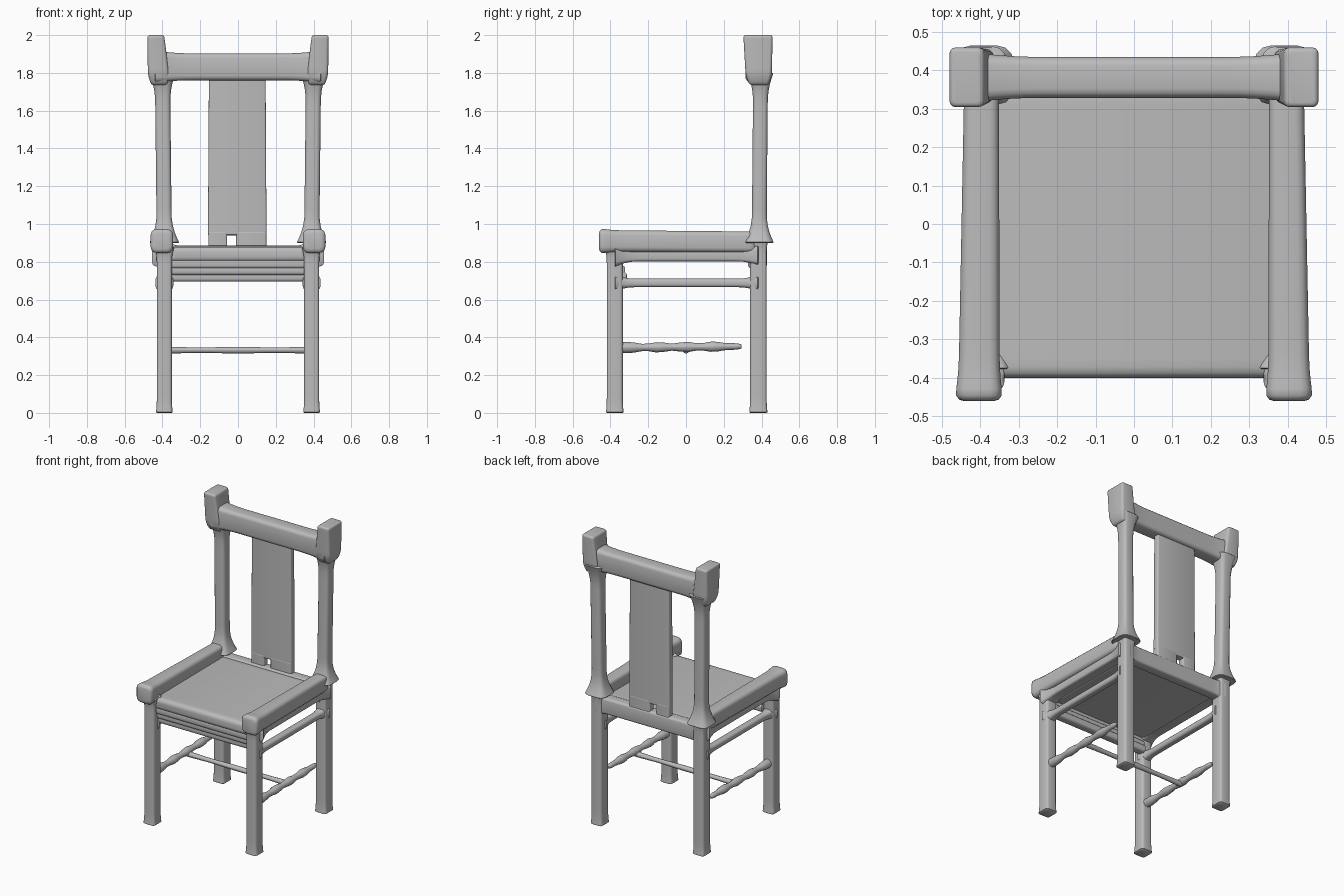
import bpy, bmesh, math
from mathutils import Vector

default_cube = bpy.data.objects.get("Cube")
if default_cube:
    bpy.data.objects.remove(default_cube, do_unlink=True)

wood = bpy.data.materials.new("grey_wood")
wood.use_nodes = True
grey = (0.5, 0.5, 0.5, 1)
wood.diffuse_color = grey
wood.node_tree.nodes["Principled BSDF"].inputs["Base Color"].default_value = grey

# Shared dimensions
leg_x = 0.39
front_y = -0.377
back_y = 0.383
seat_top = 0.88
crest_bottom = 1.76
ring_steps = 24
corner_steps = 4


def rounded_outline(half_width, half_height, roundness):
    """Rounded rectangle outline; roundness of one gives an ellipse-like end."""
    radius = min(half_width, half_height) * roundness
    outline = []
    for sign_a, sign_b, turn in ((1, 1, 0), (-1, 1, 1), (-1, -1, 2), (1, -1, 3)):
        for step in range(corner_steps):
            angle = math.pi / 2 * (turn + step / (corner_steps - 0.99))
            outline.append((sign_a * (half_width - radius) + radius * math.cos(angle),
                            sign_b * (half_height - radius) + radius * math.sin(angle)))
    return outline


def falloff(distance, reach):
    """One at the end of a bar, easing to zero at the given reach."""
    return max(0, 1 - distance / reach) ** 2


def end_rounding(distance, soft):
    """How far a softened end draws in at this distance from the tip."""
    if distance >= soft:
        return 0
    return soft - math.sqrt(soft ** 2 - (soft - distance) ** 2)


def bar(name, start, end, size, size_end=None, roundness=0.4, soft=0.006,
        flare_start=0, flare_end=0, reach=0.07, swell=lambda t: 1, mirror=False):
    """Carved bar whose sections lie square to its main axis, flared at its ends.
    The section size is given in x, y, z order with the main axis left out."""
    start, end = Vector(start), Vector(end)
    span = end - start
    main = max(range(3), key=lambda i: abs(span[i]))
    across, along = [i for i in range(3) if i != main]
    first, last = Vector(size), Vector(size_end or size)
    bm = bmesh.new()
    rings = []
    for step in range(ring_steps + 1):
        # Rings crowd toward the ends, where the shape changes most
        t = (1 - math.cos(math.pi * step / ring_steps)) / 2
        from_start, from_end = t * span.length, (1 - t) * span.length
        grow = (flare_start * falloff(from_start, reach)
                + flare_end * falloff(from_end, reach)
                - end_rounding(min(from_start, from_end), soft))
        half = first.lerp(last, t) / 2 * swell(t)
        ring = []
        for a, b in rounded_outline(half.x + grow, half.y + grow, roundness):
            point = start.lerp(end, t)
            point[across] += a
            point[along] += b
            ring.append(bm.verts.new(point))
        rings.append(ring)
    for lower, upper in zip(rings, rings[1:]):
        for i in range(len(lower)):
            bm.faces.new((lower[i - 1], lower[i], upper[i], upper[i - 1]))
    bm.faces.new(rings[0])
    bm.faces.new(rings[-1])
    bmesh.ops.recalc_face_normals(bm, faces=bm.faces)
    mesh = bpy.data.meshes.new(name)
    bm.to_mesh(mesh)
    bm.free()
    mesh.materials.append(wood)
    part = bpy.data.objects.new(name, mesh)
    bpy.context.collection.objects.link(part)
    if mirror:
        part.modifiers.new("mirror", "MIRROR")
    bpy.ops.object.select_all(action="DESELECT")
    part.select_set(True)
    bpy.context.view_layer.objects.active = part
    bpy.ops.object.shade_smooth_by_angle(angle=math.radians(40))


def cross_bar(name, y, z, size, half_length=leg_x, **options):
    """Bar running from side to side, centred on the chair."""
    bar(name, (-half_length, y, z), (half_length, y, z), size, **options)


def side_bars(name, z, size, **options):
    """Pair of bars running from the front legs to the back legs."""
    bar(name, (leg_x, front_y, z), (leg_x, back_y, z), size, mirror=True, **options)


# Legs, and slimmer back posts that spread into the arms and the crest
bar("front_legs", (leg_x, front_y, 0), (leg_x, front_y, seat_top), (0.08, 0.085),
    flare_start=0.005, flare_end=0.015, mirror=True)
bar("back_legs", (leg_x, back_y, 0), (leg_x, back_y, 0.92), (0.08, 0.088),
    flare_start=0.005, flare_end=0.01, mirror=True)
bar("back_posts", (leg_x, 0.387, 0.9), (0.4, 0.395, 1.8), (0.08, 0.078),
    roundness=0.55, flare_start=0.04, flare_end=0.03, reach=0.15, mirror=True)

# Low arm rails with a swollen, rounded front end
bar("arm_rails", (0.403, -0.46, 0.91), (0.396, 0.37, 0.905), (0.108, 0.115),
    size_end=(0.09, 0.11), roundness=0.5, soft=0.025, flare_start=0.01,
    reach=0.12, mirror=True)

# Seat panel with a softened front edge, and its supporting rails
bar("seat", (0, -0.4, 0.84), (0, 0.36, 0.842), (0.72, 0.08), roundness=0.2,
    soft=0.025)
for level in range(3):
    cross_bar("front_apron_ridge", -0.343 - 0.01 * level, 0.72 + 0.035 * level,
              (0.06, 0.05), half_length=0.36, roundness=0.6)
cross_bar("back_seat_rail", 0.378, 0.832, (0.075, 0.11), flare_start=0.015,
          flare_end=0.015)
side_bars("side_seat_rails", 0.835, (0.075, 0.065), flare_start=0.03,
          flare_end=0.02, reach=0.12)

# Stretchers below the seat
side_bars("upper_side_stretchers", 0.688, (0.05, 0.045), roundness=0.7,
          flare_start=0.025, flare_end=0.025, reach=0.1)

# Turned spindles, pointed short of the back legs, joined by a crossbar
bar("lower_spindles", (leg_x, -0.36, 0.345), (leg_x, 0.295, 0.352), (0.046, 0.046),
    roundness=1, soft=0.002, flare_start=0.015, flare_end=-0.018, reach=0.09,
    swell=lambda t: 1 + 0.2 * math.cos(9 * math.pi * (t - 0.55)), mirror=True)
cross_bar("lower_crossbar", 0, 0.332, (0.032, 0.032), roundness=1,
          swell=lambda t: 1 + 0.1 * math.cos(4 * math.pi * t))

# Crest rail, thickening into upturned end blocks
cross_bar("crest_rail", 0.381, 1.832, (0.106, 0.142), half_length=0.44,
          roundness=0.45, flare_start=0.015, flare_end=0.015, reach=0.2)
bar("crest_ends", (0.417, 0.386, 1.735), (0.435, 0.381, 2), (0.12, 0.135),
    size_end=(0.088, 0.155), roundness=0.3, soft=0.012, flare_start=-0.02,
    reach=0.08, mirror=True)

# Back splat, split into two feet by a small notch
splat_y = 0.388
bar("splat", (-0.004, splat_y, 0.94), (-0.004, splat_y, crest_bottom + 0.04),
    (0.31, 0.044), size_end=(0.3, 0.042))
for side, centre, width in (("left", 0.07, 0.16), ("right", -0.107, 0.1)):
    bar("splat_foot_" + side, (centre, splat_y, seat_top - 0.02),
        (centre, splat_y, 0.96), (width, 0.046))
